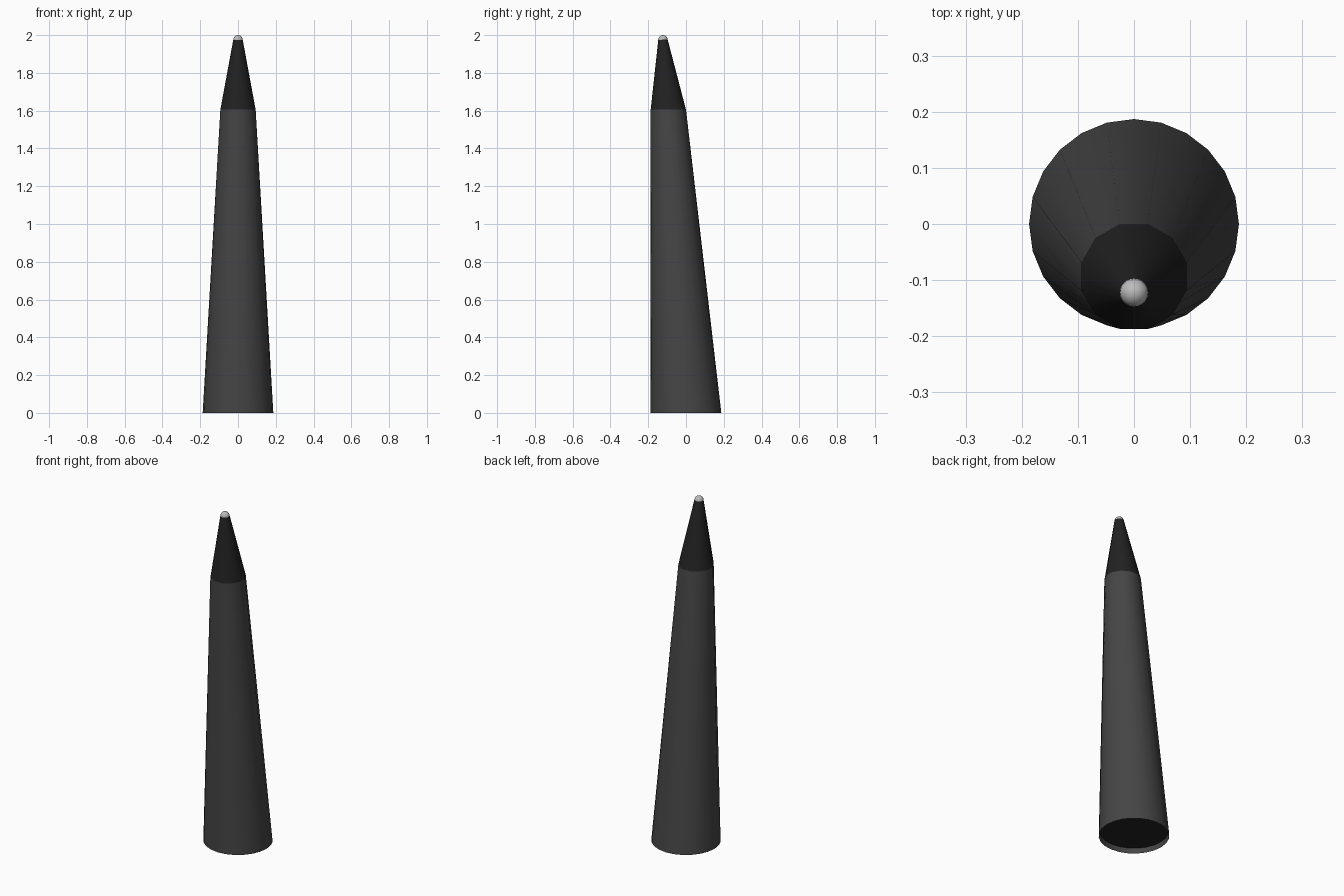
import bpy, bmesh, math

if "Cube" in bpy.data.objects:
    bpy.data.objects.remove(bpy.data.objects["Cube"])


def material(name, value):
    m = bpy.data.materials.new(name)
    m.diffuse_color = (value, value, value, 1)
    m.use_nodes = True
    m.node_tree.nodes["Principled BSDF"].inputs["Base Color"].default_value = m.diffuse_color
    return m


charcoal = material("charcoal", 0.06)
black = material("black", 0.016)
silver = material("silver", 0.5)
N = 24


def ring(bm, y, z, r, flat=False):
    # flat: twelve-sided ring, every other point lying on an edge midpoint
    verts = []
    for i in range(N):
        a = 2 * math.pi * i / N
        k = r / math.cos(math.pi / 12) if flat and i % 2 else r
        verts.append(bm.verts.new((k * math.cos(a), y + k * math.sin(a), z)))
    return verts


def loft(name, rings, mats, cap=None, cap_last=False):
    bm = bmesh.new()
    loops = [ring(bm, *r) for r in rings]
    for a, b in zip(loops, loops[1:]):
        for i in range(N):
            j = (i + 1) % N
            bm.faces.new((a[i], a[j], b[j], b[i]))
    if cap is not None:
        f = bm.faces.new(list(reversed(loops[0])))
        f.material_index = cap
    if cap_last:
        bm.faces.new(loops[-1])
    me = bpy.data.meshes.new(name)
    bm.to_mesh(me)
    bm.free()
    for m in mats:
        me.materials.append(m)
    ob = bpy.data.objects.new(name, me)
    bpy.context.collection.objects.link(ob)
    smooth(ob)
    return ob


def smooth(ob):
    bpy.ops.object.select_all(action='DESELECT')
    ob.select_set(True)
    bpy.context.view_layer.objects.active = ob
    bpy.ops.object.shade_smooth_by_angle(angle=math.radians(30))


# Leaning body with a recessed black underside
loft("body", [(0, 0.03, 0.183), (0, 0, 0.187), (-0.0935, 1.605, 0.0935, True)],
     [charcoal, black], cap=1)

# Tapered upper section
loft("tapered_tip", [(-0.0935, 1.605, 0.0935, True), (-0.122, 1.978, 0.0245)],
     [black], cap_last=True)

# Rounded end
bpy.ops.mesh.primitive_uv_sphere_add(segments=24, ring_count=12, radius=0.025,
                                     location=(0, -0.122, 1.975))
ball = bpy.context.object
ball.name = "ball_end"
ball.data.materials.append(silver)
smooth(ball)
